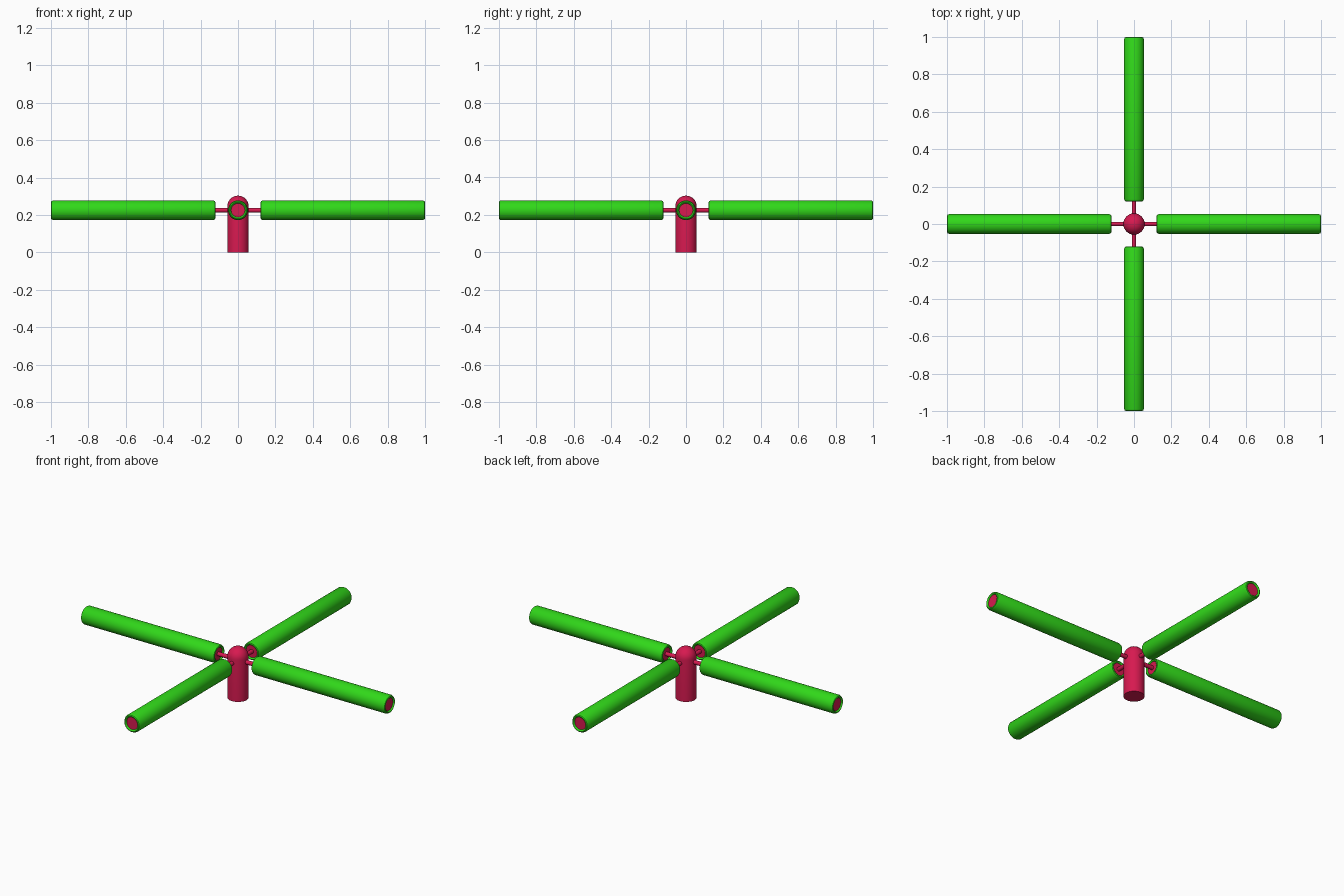
import bpy, bmesh, math
from mathutils import Matrix

if "Cube" in bpy.data.objects:
    bpy.data.objects.remove(bpy.data.objects["Cube"])

def material(name, color):
    m = bpy.data.materials.new(name)
    m.diffuse_color = color
    m.use_nodes = True
    m.node_tree.nodes["Principled BSDF"].inputs["Base Color"].default_value = m.diffuse_color
    return m

RED = material("red", (0.68, 0.01, 0.08, 1))
GREEN = material("green", (0.03, 0.68, 0.01, 1))
ARM_Z = 0.225

def lathe(name, profile, mat, sides=32, matrix=Matrix()):
    """Spin (radius, height) points round z, then place the result."""
    bm = bmesh.new()
    verts = [bm.verts.new((r, 0, h)) for r, h in profile]
    edges = [bm.edges.new(p) for p in zip(verts, verts[1:])]
    bmesh.ops.spin(bm, geom=verts + edges, cent=(0, 0, 0), axis=(0, 0, 1),
                   angle=math.tau, steps=sides, use_merge=True)
    bmesh.ops.remove_doubles(bm, verts=bm.verts, dist=1e-5)
    bmesh.ops.recalc_face_normals(bm, faces=bm.faces)
    bm.transform(matrix)
    mesh = bpy.data.meshes.new(name)
    bm.to_mesh(mesh)
    bm.free()
    mesh.materials.append(mat)
    ob = bpy.data.objects.new(name, mesh)
    bpy.context.collection.objects.link(ob)
    bpy.ops.object.select_all(action='DESELECT')
    ob.select_set(True)
    bpy.context.view_layer.objects.active = ob
    bpy.ops.object.shade_smooth_by_angle(angle=math.radians(35))
    return ob

# Central post with a domed top
R = 0.057
dome = [(R * math.cos(a), 0.246 + R * math.sin(a))
        for a in (math.pi / 2 * i / 8 for i in range(8))]
lathe("post", [(0, 0), (R, 0)] + dome + [(0, 0.303)], RED)

# Sleeve: closed tube profile with rounded lips
sleeve = [(0.036, 0.130), (0.039, 0.124), (0.044, 0.121), (0.049, 0.124), (0.053, 0.133),
          (0.053, 0.988), (0.049, 0.997), (0.044, 1.0), (0.039, 0.997), (0.036, 0.991),
          (0.036, 0.130)]
core = [(0, 0.129), (0.0365, 0.129), (0.0365, 0.992), (0, 0.992)]
rod = [(0, 0), (0.012, 0), (0.012, 0.14), (0, 0.14)]

# Four arms: thin rod, red core and green sleeve
for i, side in enumerate(("right", "back", "left", "front")):
    place = (Matrix.Translation((0, 0, ARM_Z)) @ Matrix.Rotation(i * math.pi / 2, 4, 'Z')
             @ Matrix.Rotation(math.pi / 2, 4, 'Y'))
    lathe(side + "_rod", rod, RED, 16, place)
    lathe(side + "_core", core, RED, 32, place)
    lathe(side + "_sleeve", sleeve, GREEN, 32, place)
